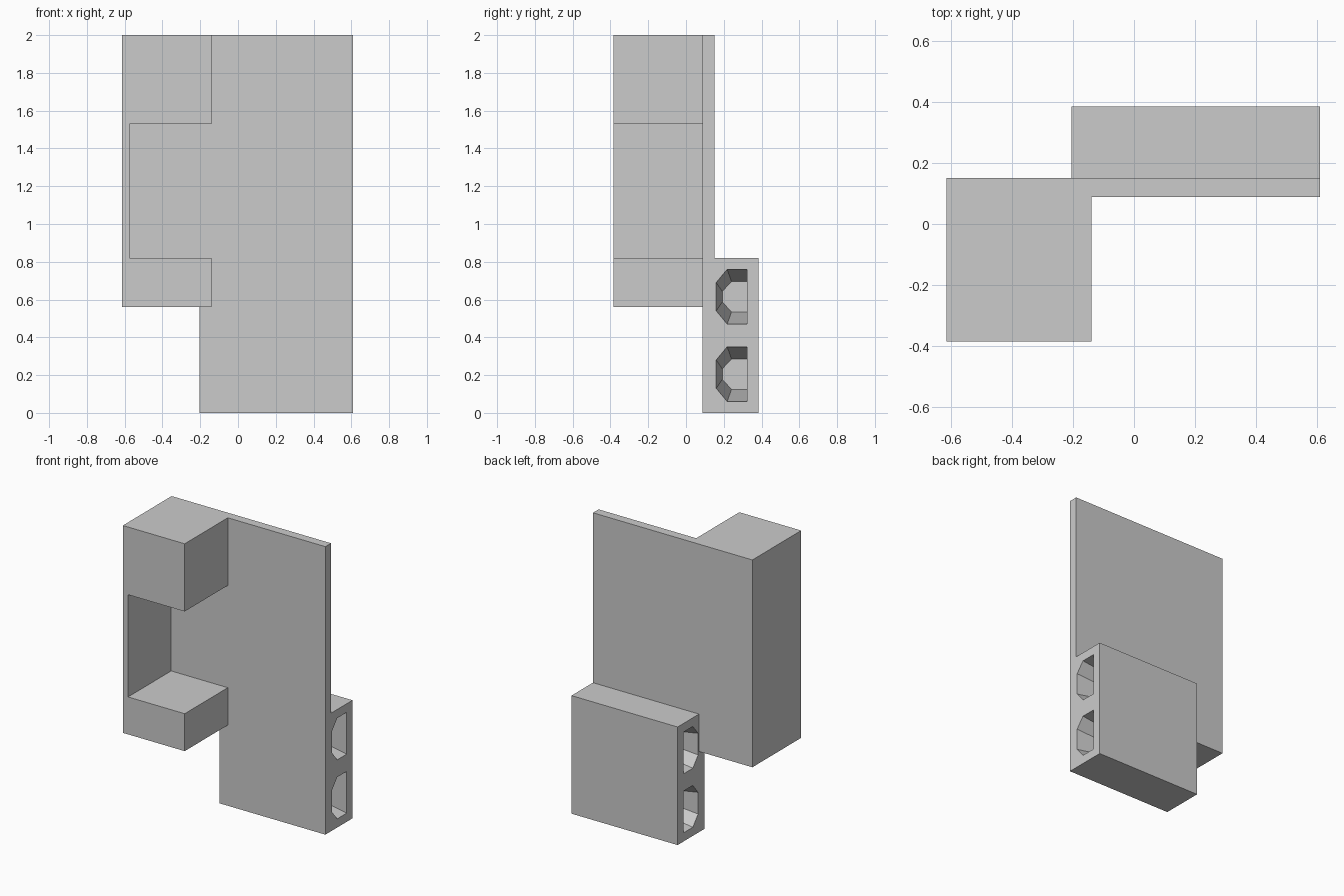
import bpy
import bmesh

if "Cube" in bpy.data.objects:
    bpy.data.objects.remove(bpy.data.objects["Cube"])

# One grey material
GREY = (0.6, 0.6, 0.6, 1.0)
grey = bpy.data.materials.new("plain grey")
grey.use_nodes = True
grey.diffuse_color = GREY
grey.node_tree.nodes["Principled BSDF"].inputs["Base Color"].default_value = GREY


def loft(name, ring_a, ring_b):
    """Closed solid between two matching rings of points."""
    bm = bmesh.new()
    a = [bm.verts.new(p) for p in ring_a]
    b = [bm.verts.new(p) for p in ring_b]
    bm.faces.new(a)
    bm.faces.new(b)
    for i in range(len(a)):
        j = (i + 1) % len(a)
        bm.faces.new((a[i], a[j], b[j], b[i]))
    bmesh.ops.recalc_face_normals(bm, faces=bm.faces)
    mesh = bpy.data.meshes.new(name)
    bm.to_mesh(mesh)
    bm.free()
    mesh.materials.append(grey)
    obj = bpy.data.objects.new(name, mesh)
    bpy.context.collection.objects.link(obj)
    return obj


def extrude_y(name, profile, y0, y1):
    return loft(name, [(x, y0, z) for x, z in profile],
                [(x, y1, z) for x, z in profile])


# Shared levels
LEFT, STEP, INNER, RIGHT = -0.615, -0.205, -0.14, 0.61
FRONT, PLATE_FRONT, PLATE_BACK, BACK = -0.385, 0.088, 0.15, 0.385
BLOCK_Z, SOCKET_Z, NOTCH_Z, TOP = 0.56, 0.82, 1.53, 2.0
NOTCH_X = -0.575

# Thin back plate, stepped at the lower corner
extrude_y("back_plate",
          [(STEP, 0), (RIGHT, 0), (RIGHT, TOP), (LEFT, TOP),
           (LEFT, BLOCK_Z), (STEP, BLOCK_Z)], PLATE_FRONT, PLATE_BACK)

# C-shaped bracket standing out in front of the plate
extrude_y("front_bracket",
          [(LEFT, BLOCK_Z), (INNER, BLOCK_Z), (INNER, SOCKET_Z),
           (NOTCH_X, SOCKET_Z), (NOTCH_X, NOTCH_Z), (INNER, NOTCH_Z),
           (INNER, TOP), (LEFT, TOP)], FRONT, PLATE_FRONT)

# Socket block behind the plate
block = extrude_y("socket_block",
                  [(STEP, 0), (RIGHT, 0), (RIGHT, SOCKET_Z), (STEP, SOCKET_Z)],
                  PLATE_BACK, BACK)


# Tapered six-sided blind sockets, two on each end
def socket_ring(x, zc, t):
    """Socket outline at taper t: 0 at the mouth, 1 at the floor."""
    flat = 0.145 - 0.065 * t
    side = 0.075 - 0.047 * t
    mid = 0.218 + 0.023 * t
    tip = 0.16 + 0.032 * t
    wall = 0.322
    return [(x, y, zc + z) for y, z in (
        (wall, flat), (mid, flat), (tip, side),
        (tip, -side), (mid, -flat), (wall, -flat))]


DEPTH, OVERSHOOT = 0.36, 0.018
for end, inward in ((RIGHT, -1), (STEP, 1)):
    for zc in (0.205, 0.615):
        cutter = loft("socket_cutter",
                      socket_ring(end - inward * OVERSHOOT, zc, -OVERSHOOT / DEPTH),
                      socket_ring(end + inward * DEPTH, zc, 1))
        cutter.hide_render = True
        cut = block.modifiers.new("socket", "BOOLEAN")
        cut.operation = "DIFFERENCE"
        cut.solver = "EXACT"
        cut.object = cutter
        bpy.context.view_layer.objects.active = block
        bpy.ops.object.modifier_apply(modifier=cut.name)
        bpy.data.objects.remove(cutter)
